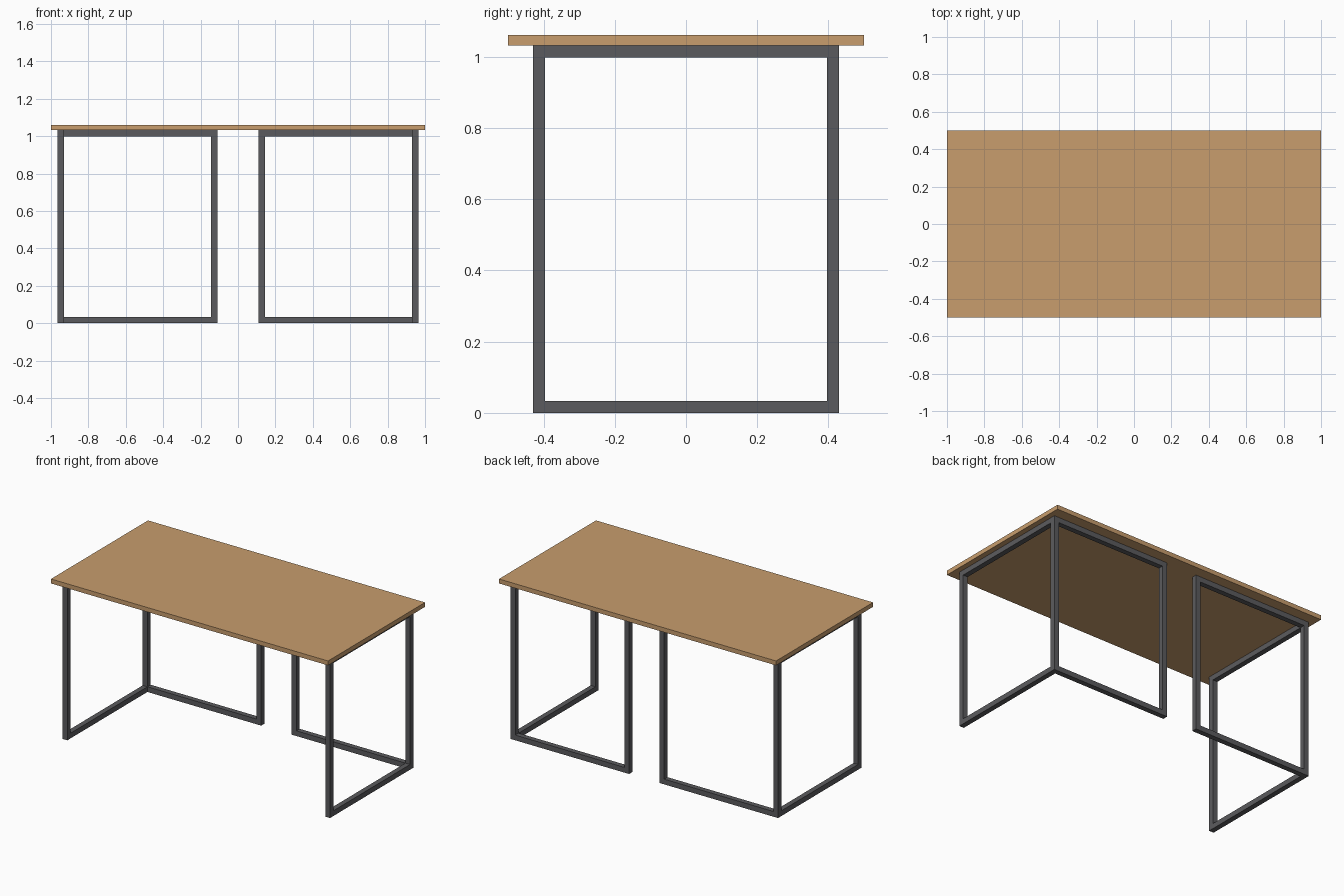
import bpy

if "Cube" in bpy.data.objects:
    bpy.data.objects.remove(bpy.data.objects["Cube"])


def material(name, rgb):
    m = bpy.data.materials.new(name)
    m.diffuse_color = (*rgb, 1.0)
    m.use_nodes = True
    m.node_tree.nodes["Principled BSDF"].inputs["Base Color"].default_value = m.diffuse_color
    return m


wood = material("light wood", (0.58, 0.34, 0.155))
metal = material("dark grey metal", (0.105, 0.105, 0.112))


def box(name, lo, hi, mat, mirror=False):
    """Axis-aligned box between two corners, optionally mirrored across x."""
    lo, hi = [list(v) for v in zip(*[sorted(p) for p in zip(lo, hi)])]
    bpy.ops.mesh.primitive_cube_add(size=1)
    ob = bpy.context.object
    ob.name = name
    for v in ob.data.vertices:
        v.co = [(a + b) / 2 + c * (b - a) for a, b, c in zip(lo, hi, v.co)]
    ob.data.materials.append(mat)
    if mirror:
        ob.modifiers.new("mirror", "MIRROR")
    return ob


T = 0.034             # tube size
X0, X1 = 0.11, 0.965  # inner and outer ends of the back frames
Y = 0.43              # half depth of the side frames
H, TOP = 1.032, 1.061  # frame height and tabletop height

# Tabletop
box("tabletop", (-1, -0.5, H), (1, 0.5, TOP), wood)

# Upright posts: front corner, back corner, back inner
box("front_post", (X1 - T, -Y, 0), (X1, -Y + T, H), metal, True)
box("back_corner_post", (X1 - T, Y - T, 0), (X1, Y, H), metal, True)
box("back_inner_post", (X0, Y - T, 0), (X0 + T, Y, H), metal, True)

# Horizontal rails at the floor and under the tabletop
for level, z in (("lower", 0), ("upper", H - T)):
    box(level + "_side_rail", (X1 - T, -Y + T, z), (X1, Y - T, z + T), metal, True)
    box(level + "_back_rail", (X0 + T, Y - T, z), (X1 - T, Y, z + T), metal, True)
